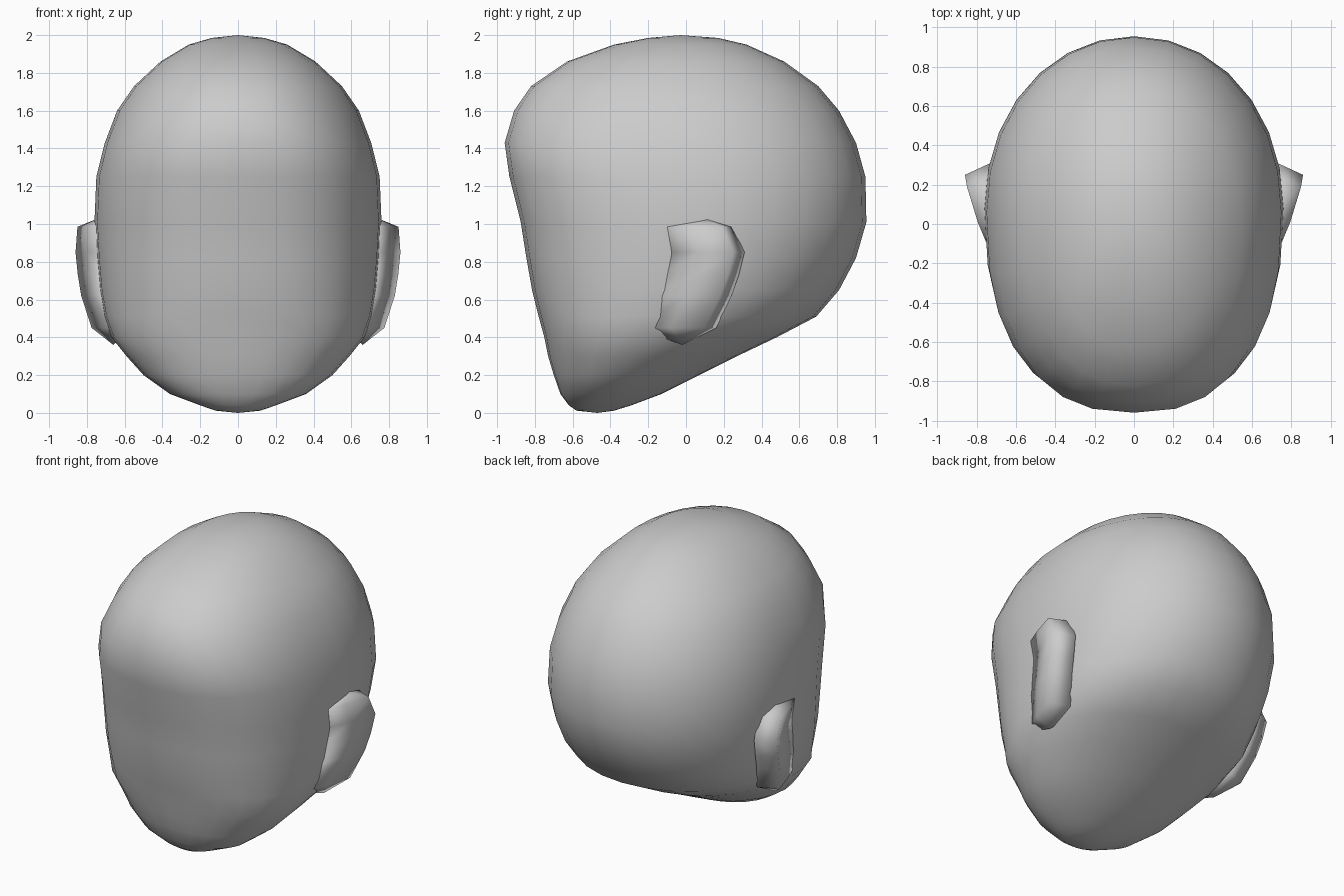
import bpy, bmesh
from math import sin, cos, pi, copysign

if "Cube" in bpy.data.objects:
    bpy.data.objects.remove(bpy.data.objects["Cube"])


def finish(name, bm):
    bmesh.ops.recalc_face_normals(bm, faces=bm.faces)
    me = bpy.data.meshes.new(name)
    bm.to_mesh(me)
    bm.free()
    ob = bpy.data.objects.new(name, me)
    bpy.context.collection.objects.link(ob)
    for p in me.polygons:
        p.use_smooth = True
    return ob


def loft(bm, rings, start, end):
    """Skin closed rings and close both ends with a pole point."""
    rows = [[bm.verts.new(p) for p in r] for r in rings]
    n = len(rows[0])
    for a, b in zip(rows, rows[1:]):
        for i in range(n):
            j = (i + 1) % n
            bm.faces.new((a[i], a[j], b[j], b[i]))
    for row, pole in ((rows[0], start), (rows[-1], end)):
        v = bm.verts.new(pole)
        for i in range(n):
            bm.faces.new((row[i], row[(i + 1) % n], v))


# Head: horizontal sections (height, front y, back y, half width, y of widest point)
sections = [
    (0.012, -0.58, -0.38, 0.12, -0.48), (0.04, -0.62, -0.29, 0.20, -0.47),
    (0.10, -0.665, -0.13, 0.36, -0.43), (0.20, -0.70, 0.07, 0.50, -0.35),
    (0.30, -0.73, 0.27, 0.59, -0.27), (0.40, -0.75, 0.48, 0.67, -0.17),
    (0.51, -0.78, 0.69, 0.71, -0.05), (0.65, -0.815, 0.81, 0.735, 0.0),
    (0.82, -0.845, 0.90, 0.75, 0.05), (1.01, -0.875, 0.955, 0.76, 0.08),
    (1.25, -0.935, 0.95, 0.75, 0.06), (1.43, -0.96, 0.90, 0.705, 0.04),
    (1.60, -0.91, 0.81, 0.64, 0.0), (1.73, -0.82, 0.70, 0.55, -0.03),
    (1.86, -0.63, 0.52, 0.41, -0.04), (1.95, -0.38, 0.32, 0.26, -0.03),
    (1.985, -0.20, 0.17, 0.14, -0.03),
]
SEG = 28


def head_ring(z, front, back, w, yc):
    pts = []
    for i in range(SEG):
        a = 2 * pi * i / SEG
        s, c = sin(a), cos(a)
        # fuller curve towards the face, rounder at the back
        n = 2.05 if c > 0 else (2.5 if 0.3 < z < 1.5 else 2.25)
        x = w * copysign(abs(s) ** (2 / n), s)
        y = abs(c) ** (2 / n) * ((back if c > 0 else front) - yc)
        pts.append((x, yc + y, z))
    return pts


bm = bmesh.new()
loft(bm, [head_ring(*s) for s in sections], (0, -0.47, 0), (0, -0.03, 2.0))
finish("head", bm)

# Ears: wedge sections (height, rim x, rim y), mirrored to the other side
rim = [(0.45, 0.775, 0.10), (0.62, 0.83, 0.18), (0.73, 0.848, 0.22),
       (0.85, 0.86, 0.25), (0.985, 0.85, 0.19)]


def ear_ring(z, x, y):
    return [(x - 0.13, y - 0.36, z), (x - 0.055, y - 0.18, z), (x, y, z),
            (x - 0.13, y + 0.06, z), (x - 0.22, y - 0.1, z)]


bm = bmesh.new()
loft(bm, [ear_ring(*r) for r in rim], (0.66, -0.02, 0.36), (0.74, 0.10, 1.03))
ears = finish("ears", bm)
ears.modifiers.new("Mirror", 'MIRROR').use_axis[0] = True
